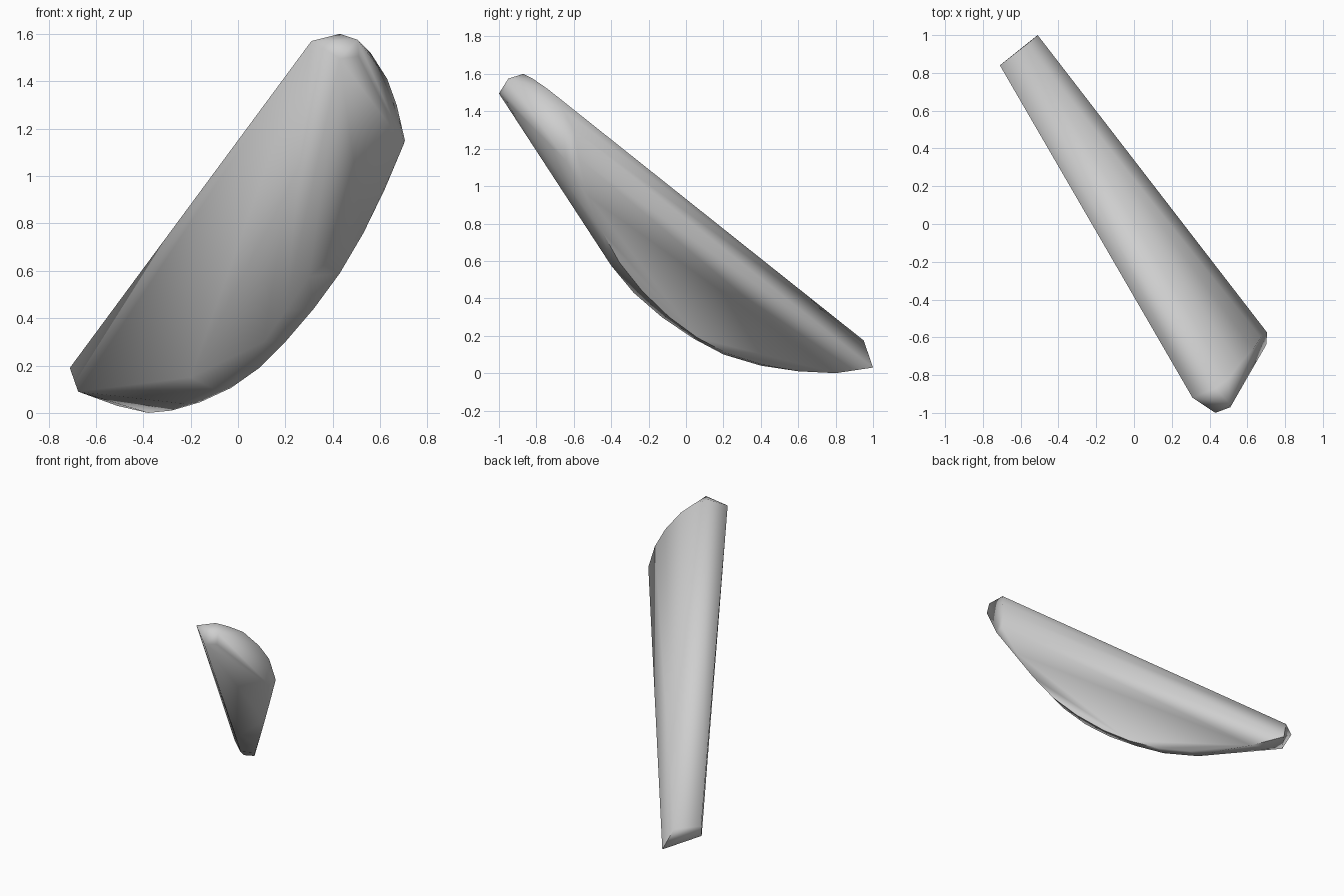
import bpy
import bmesh

# Remove the default object
default_cube = bpy.data.objects.get("Cube")
if default_cube:
    bpy.data.objects.remove(default_cube, do_unlink=True)


def make_material(name, colour):
    material = bpy.data.materials.new(name)
    material.use_nodes = True
    material.diffuse_color = colour
    shader = next(node for node in material.node_tree.nodes if node.type == "BSDF_PRINCIPLED")
    shader.inputs["Base Color"].default_value = colour
    return material


def make_hull(name, profiles, material):
    """Wrap a tight convex skin around several guide profiles."""
    mesh = bpy.data.meshes.new(name)
    shape = bmesh.new()
    for profile in profiles:
        for point in profile:
            shape.verts.new(point)
    result = bmesh.ops.convex_hull(shape, input=shape.verts[:])
    unused = {item for item in result["geom_interior"] + result["geom_unused"]
              if isinstance(item, bmesh.types.BMVert)}
    bmesh.ops.delete(shape, geom=list(unused), context="VERTS")
    bmesh.ops.recalc_face_normals(shape, faces=shape.faces[:])
    shape.to_mesh(mesh)
    shape.free()
    mesh.materials.append(material)
    hull = bpy.data.objects.new(name, mesh)
    bpy.context.collection.objects.link(hull)
    return hull


# Blunt facet at the raised tip
upper_tip = [(.31, -.92, 1.57), (.43, -1, 1.495), (.51, -.97, 1.505),
             (.505, -.95, 1.575), (.43, -.87, 1.6)]

# Rounded shoulder running from the tip to the outer corner
shoulder = [(.5, -.82, 1.575), (.56, -.74, 1.52), (.63, -.66, 1.41),
            (.67, -.6, 1.3), (.705, -.575, 1.15), (.7, -.64, 1.135)]

# Back edge of the curved rim
back_rim = [(.62, -.52, .945), (.53, -.45, .76), (.43, -.355, .59),
            (.32, -.235, .44), (.2, -.09, .3), (.09, .06, .19),
            (-.03, .22, .105), (-.16, .41, .045), (-.28, .6, .01),
            (-.38, .8, 0)]

# Front edge of the curved rim, leaving a narrow rounded underside
front_rim = [(.3, -.4, .575), (.2, -.28, .43), (.11, -.13, .3),
             (.02, .04, .185), (-.1, .2, .1), (-.24, .4, .04),
             (-.2, .25, .15)]

# Cut facet at the low end
lower_tip = [(-.71, .84, .19), (-.675, .785, .09),
             (-.51, 1, .03), (-.57, .95, .175)]

grey = make_material("light grey", (.62, .62, .62, 1))
wedge = make_hull("curved_wedge", (upper_tip, shoulder, back_rim, front_rim, lower_tip), grey)

# Soft shading with crisp end facets
bpy.ops.object.select_all(action="DESELECT")
wedge.select_set(True)
bpy.context.view_layer.objects.active = wedge
bpy.ops.object.shade_smooth_by_angle(angle=1.2)
